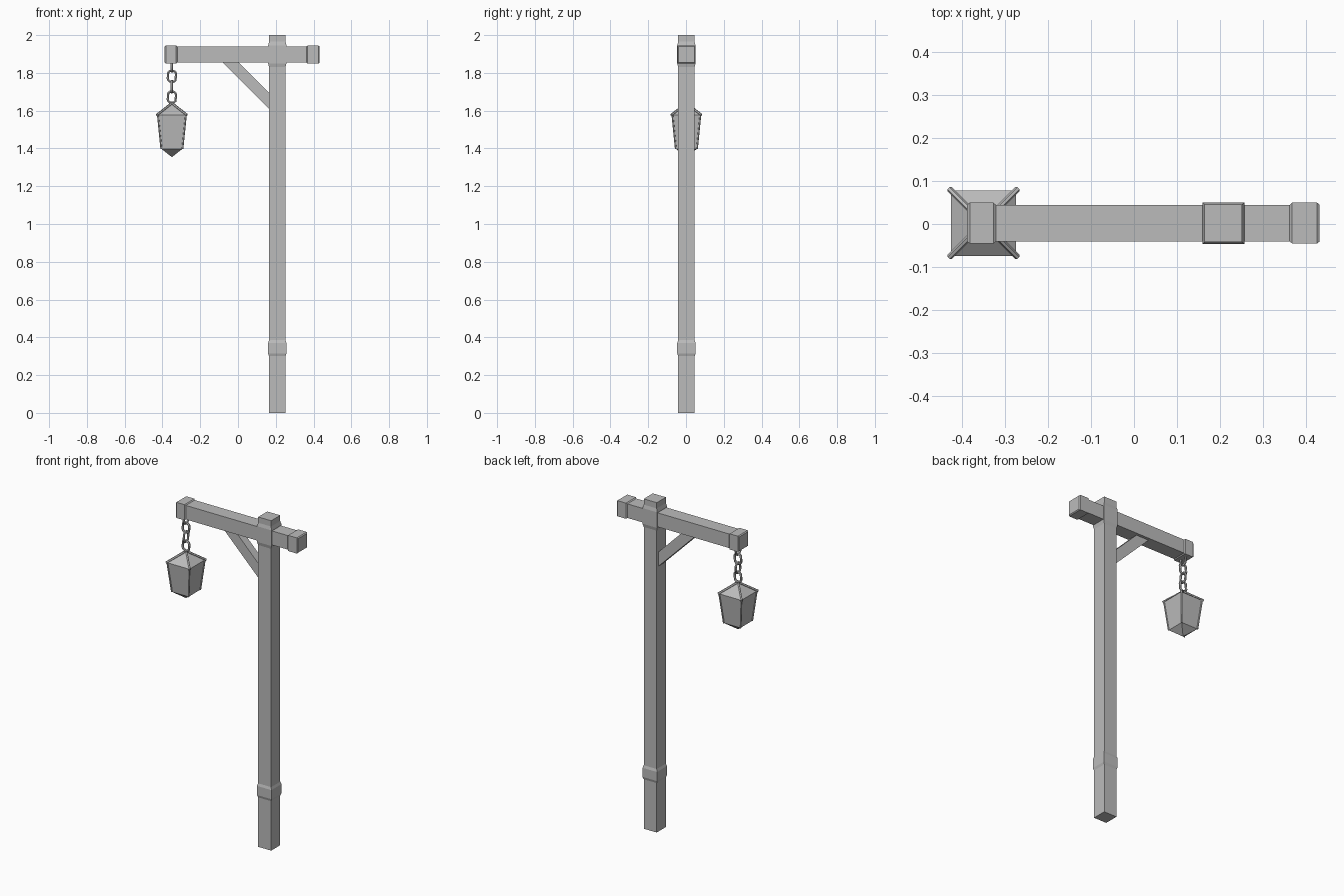
import bpy, bmesh, math
from mathutils import Vector

cube = bpy.data.objects.get("Cube")
if cube:
    bpy.data.objects.remove(cube)

grey = bpy.data.materials.new("plain_grey")
grey.use_nodes = True
grey.diffuse_color = (0.5, 0.5, 0.5, 1)
grey.node_tree.nodes["Principled BSDF"].inputs["Base Color"].default_value = (0.5, 0.5, 0.5, 1)

POST_X, POST_HALF = 0.208, 0.0435
BEAM_Z, BEAM_HALF = 1.897, 0.0425
LAMP_X, MID_Y = -0.35, 0.002


def finish(name, bm):
    bmesh.ops.recalc_face_normals(bm, faces=bm.faces)
    mesh = bpy.data.meshes.new(name)
    bm.to_mesh(mesh)
    bm.free()
    mesh.materials.append(grey)
    obj = bpy.data.objects.new(name, mesh)
    bpy.context.collection.objects.link(obj)
    return obj


def square_loft(name, sections, centre, axis="z"):
    """Stack of square sections (position, half width) along an axis."""
    bm = bmesh.new()
    rings = []
    for pos, h in sections:
        ring = []
        for a, b in ((-h, -h), (h, -h), (h, h), (-h, h)):
            p = Vector((a, b, pos)) if axis == "z" else Vector((pos, a, b))
            ring.append(bm.verts.new(p + Vector(centre)))
        rings.append(ring)
    for low, high in zip(rings, rings[1:]):
        for i in range(4):
            j = (i + 1) % 4
            bm.faces.new((low[i], low[j], high[j], high[i]))
    bm.faces.new(rings[0])
    bm.faces.new(rings[-1])
    bmesh.ops.remove_doubles(bm, verts=bm.verts, dist=0.0005)
    return finish(name, bm)


def tube(name, points, radius, closed=False):
    """Round bar along a path, turned into a mesh."""
    curve = bpy.data.curves.new(name, "CURVE")
    curve.dimensions = "3D"
    curve.bevel_depth = radius
    curve.bevel_resolution = 1
    curve.use_fill_caps = True
    spline = curve.splines.new("POLY")
    spline.points.add(len(points) - 1)
    for sp, p in zip(spline.points, points):
        sp.co = (*p, 1)
    spline.use_cyclic_u = closed
    curve.materials.append(grey)
    obj = bpy.data.objects.new(name, curve)
    bpy.context.collection.objects.link(obj)
    bpy.ops.object.select_all(action="DESELECT")
    obj.select_set(True)
    bpy.context.view_layer.objects.active = obj
    bpy.ops.object.convert(target="MESH")
    bpy.ops.object.shade_smooth_by_angle(angle=math.radians(50))


def band(name, start, end, half, slope, centre, axis):
    """Collar with sloped rims."""
    outer = half + 0.005
    square_loft(name, [(start, half), (start + slope, outer),
                       (end - slope, outer), (end, half)], centre, axis)


# Post and beam
post_at, beam_at = (POST_X, MID_Y, 0), (0, MID_Y, BEAM_Z)
square_loft("post", [(0, POST_HALF), (2, POST_HALF)], post_at)
square_loft("beam", [(-0.386, BEAM_HALF), (0.429, BEAM_HALF)], beam_at, "x")

# Collars
band("post_lower_band", 0.30, 0.385, POST_HALF, 0.015, post_at, "z")
band("post_upper_band", 1.83, 1.965, POST_HALF, 0.02, post_at, "z")
band("beam_right_band", -0.388, -0.321, BEAM_HALF, 0.006, beam_at, "x")
band("beam_left_band", 0.362, 0.432, BEAM_HALF, 0.006, beam_at, "x")

# Diagonal brace
bm = bmesh.new()
profile = [(-0.097, 1.87), (-0.01, 1.87), (0.18, 1.68), (0.18, 1.593)]
face = bm.faces.new([bm.verts.new((x, MID_Y - 0.025, z)) for x, z in profile])
moved = bmesh.ops.extrude_face_region(bm, geom=[face])["geom"]
bmesh.ops.translate(bm, vec=(0, 0.05, 0),
                    verts=[v for v in moved if isinstance(v, bmesh.types.BMVert)])
finish("brace", bm)

# Chain of alternating oval links
for n in range(4):
    top = 1.873 - n * 0.055
    path = []
    for k in range(12):
        a = math.tau * k / 12
        side = 0.022 * math.cos(a)
        z = top - 0.036 + 0.018 * math.sin(a) + math.copysign(0.012, math.sin(a + 0.01))
        path.append((LAMP_X + side * (n % 2), MID_Y + side * (1 - n % 2), z))
    tube(f"chain_link_{n + 1}", path, 0.007, True)

# Lantern: pointed roof, tapered body, pointed bottom
lamp_at = (LAMP_X, MID_Y, 0)
square_loft("lantern_roof", [(1.578, 0.076), (1.638, 0.0)], lamp_at)
square_loft("lantern_body", [(1.398, 0.056), (1.578, 0.074)], lamp_at)
square_loft("lantern_bottom", [(1.354, 0.0), (1.398, 0.056)], lamp_at)

# Lantern corner rods
for sx in (-1, 1):
    for sy in (-1, 1):
        def corner(h, z):
            return (LAMP_X + sx * h, MID_Y + sy * h, z)
        side = f"{'left' if sx > 0 else 'right'}_{'back' if sy > 0 else 'front'}"
        tube(f"roof_rod_{side}", [corner(0.004, 1.636), corner(0.079, 1.577)], 0.007)
        tube(f"body_rod_{side}", [corner(0.074, 1.577), corner(0.056, 1.398)], 0.005)
